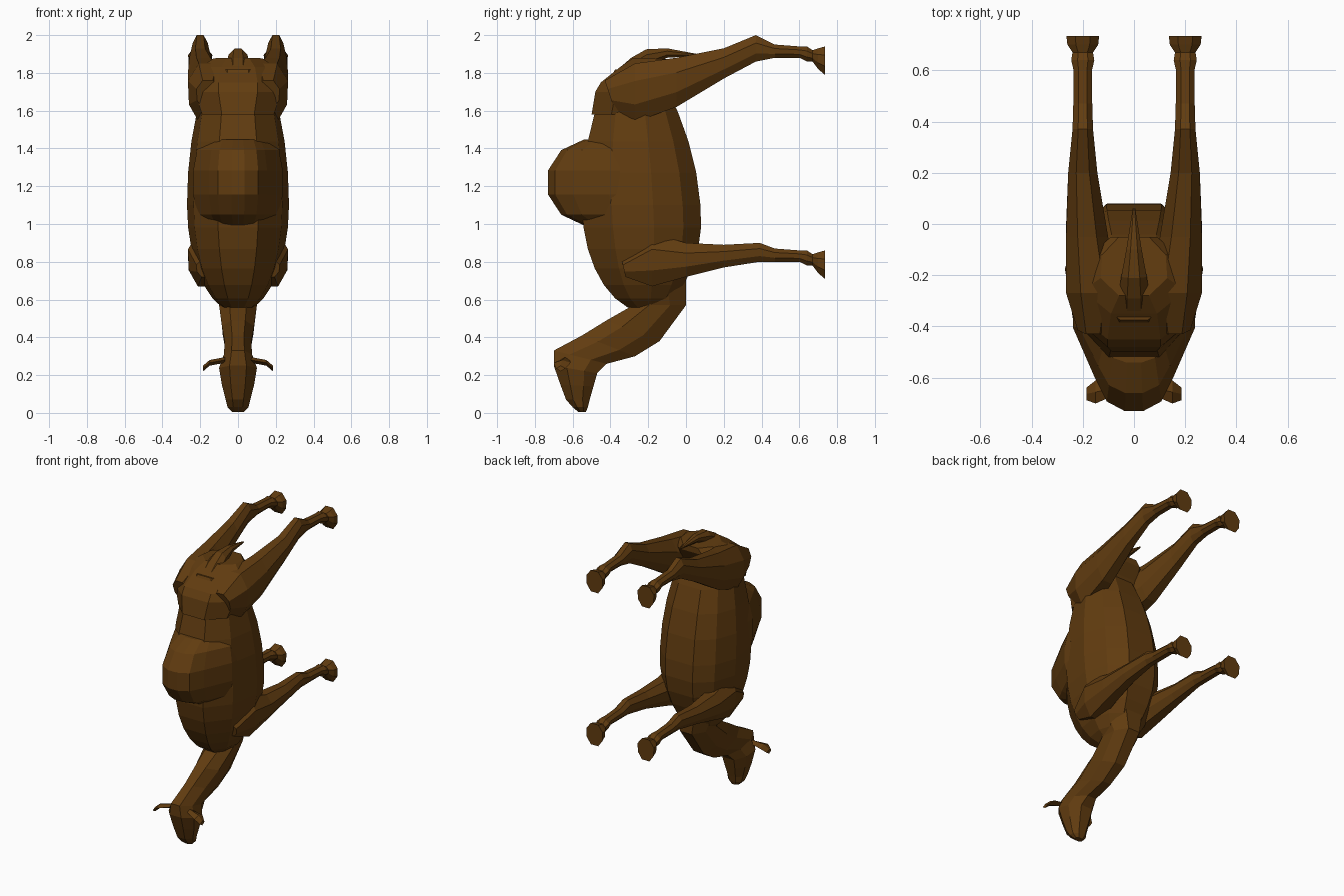
import bpy
import bmesh
from math import sin, cos, radians

cube = bpy.data.objects.get("Cube")
if cube:
    bpy.data.objects.remove(cube, do_unlink=True)

brown = bpy.data.materials.new("brown_coat")
brown.use_nodes = True
brown.diffuse_color = (.12, .045, .005, 1)
shader = brown.node_tree.nodes["Principled BSDF"]
shader.inputs["Base Color"].default_value = brown.diffuse_color

# Half outlines: (fraction from first edge to second edge, fraction of half width)
LIMB_OUTLINE = [(0, .45), (.3, 1), (.7, .95), (1, .45)]
BODY_OUTLINE = [(0, .4), (.25, .87), (.6, 1), (.85, .8), (1, .4)]
HUMP_OUTLINE = [(0, .15), (.1, .45), (.35, .65), (.85, 1), (1, 1)]


def section(first, second, half_width, centre=0, outline=LIMB_OUTLINE):
    """Symmetric closed section between two side-view points."""
    def place(along, across):
        y = first[0] + (second[0] - first[0]) * along
        z = first[1] + (second[1] - first[1]) * along
        return (centre + across * half_width, y, z)

    left = [place(along, across) for along, across in outline]
    right = [place(along, -across) for along, across in reversed(outline)]
    return left + right


def loft(name, sections, flip=False):
    """Skin a list of sections, cap both ends and add the object."""
    bm = bmesh.new()
    side = -1 if flip else 1
    loops = [[bm.verts.new((side * x, y, z)) for x, y, z in points]
             for points in sections]
    for lower, upper in zip(loops, loops[1:]):
        for i in range(len(lower)):
            bm.faces.new((lower[i - 1], lower[i], upper[i], upper[i - 1]))
    bm.faces.new(loops[0])
    bm.faces.new(loops[-1])
    bmesh.ops.recalc_face_normals(bm, faces=bm.faces)
    mesh = bpy.data.meshes.new(name)
    bm.to_mesh(mesh)
    bm.free()
    mesh.materials.append(brown)
    bpy.context.collection.objects.link(bpy.data.objects.new(name, mesh))


def pair(name, sections):
    loft("left_" + name, sections)
    loft("right_" + name, sections, flip=True)


# Barrel body: an egg, longer towards the rump than towards the chest
def body_section(angle):
    reach = .83 if angle < 90 else .57
    z = 1.1 + reach * cos(radians(angle))
    size = sin(radians(angle))
    back = -.2 - .35 * size
    belly = .08 - (.35 if z > 1 else .9) * (z - 1) ** 2
    return section((back, z), (belly, z), .27 * size, outline=BODY_OUTLINE)


loft("body", [body_section(angle) for angle in range(30, 166, 12)])

# Rump, filling the space between the thighs
loft("rump", [
    section((-.5, 1.58), (-.15, 1.58), .19),
    section((-.48, 1.7), (-.12, 1.7), .23),
    section((-.45, 1.75), (-.1, 1.75), .23),
    section((-.35, 1.83), (-.05, 1.83), .2),
    section((-.28, 1.88), (-.05, 1.87), .13),
])


# Hump: a rounded ridge standing out from the back
def hump_section(angle):
    size = sin(radians(angle))
    z = 1.22 - .23 * cos(radians(angle))
    return section((-.5 - .24 * size, z), (-.35, z), .17 + .07 * size,
                   outline=HUMP_OUTLINE)


loft("hump", [hump_section(angle) for angle in range(10, 180, 32)])

# Neck
loft("neck", [
    section((-.36, .7), (0, .72), .15),
    section((-.28, .57), (0, .57), .1),
    section((-.42, .49), (-.14, .38), .085),
    section((-.55, .41), (-.27, .3), .07),
    section((-.7, .33), (-.42, .26), .075),
])

# Head, from the crown down to the muzzle
loft("head", [
    section((-.7, .33), (-.42, .26), .075),
    section((-.7, .25), (-.47, .21), .1),
    section((-.665, .15), (-.49, .14), .085),
    section((-.635, .07), (-.51, .07), .065),
    section((-.6, .03), (-.52, .03), .055),
    section((-.57, .005), (-.53, .005), .03),
])


# Ears: flat diamonds that spread and then narrow
def ear_section(x, z, half_width):
    y = -.64 - .2 * (x - .07)
    return [(x, y - half_width, z), (x, y, z + .015),
            (x, y + half_width, z), (x, y, z - .015)]


pair("ear", [
    ear_section(.07, .28, .025),
    ear_section(.15, .265, .045),
    ear_section(.185, .235, .025),
])


# Legs: the upper limb thins towards the hock, and its outer side stays in line
def limb_section(y, top, bottom):
    half_width = max(.037, .077 - y / 10)
    centre = min(.2, .265 - half_width)
    return section((y, top), (y, bottom), half_width, centre)


# Shin, fetlock and flared foot are the same on every leg
def foot_sections(ground):
    def cut(y, top, bottom, half_width):
        return section((y, ground + top), (y, ground + bottom), half_width, .2)

    return [
        cut(.47, .16, .09, .037),
        cut(.6, .15, .09, .036),
        cut(.64, .15, .07, .045),
        cut(.67, .13, .07, .04),
        cut(.7, .14, .03, .06),
        cut(.735, .15, 0, .064),
    ]


hind_limb = [
    section((-.43, 1.76), (-.38, 1.61), .06, .16),
    limb_section(-.27, 1.85, 1.54),
    limb_section(-.05, 1.88, 1.62),
    limb_section(.2, 1.93, 1.77),
    limb_section(.37, 2, 1.86),
]
pair("hind_leg", hind_limb + foot_sections(ground=1.79))

front_limb = [
    section((-.34, .81), (-.32, .72), .05, .17),
    limb_section(-.18, .95, .67),
    limb_section(0, .9, .72),
    limb_section(.2, .89, .77),
    limb_section(.39, .9, .8),
]
pair("front_leg", front_limb + foot_sections(ground=.71))

# Tail lying over the rump and tapering to a point
loft("tail", [
    section((-.36, 1.82), (-.29, 1.75), .06),
    section((-.29, 1.88), (-.25, 1.8), .06),
    section((-.21, 1.925), (-.2, 1.83), .05),
    section((-.1, 1.93), (-.1, 1.88), .03),
    section((.06, 1.9), (.06, 1.89), .005),
])
